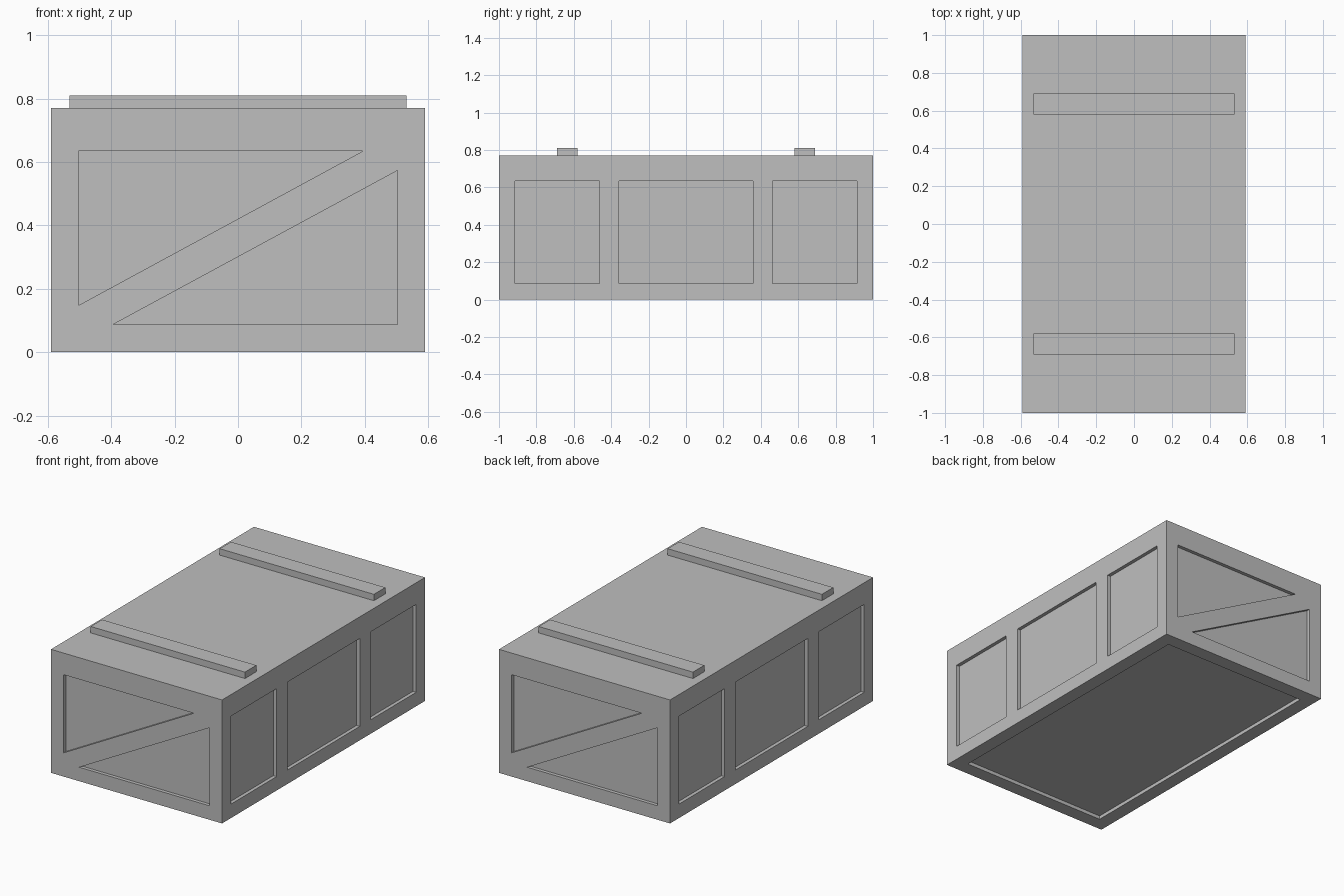
import bpy
import bmesh
from math import pi
from mathutils import Matrix, Vector

if "Cube" in bpy.data.objects:
    bpy.data.objects.remove(bpy.data.objects["Cube"], do_unlink=True)

HX, HY, TOP = 0.59, 1.0, 0.77      # half width, half length, body height
RIM, DEPTH = 0.087, 0.022          # frame width, panel recess
PANEL_TOP = 0.635

grey = bpy.data.materials.new("plain_grey")
grey.use_nodes = True
colour = (0.52, 0.52, 0.52, 1)
grey.diffuse_color = colour
grey.node_tree.nodes["Principled BSDF"].inputs["Base Color"].default_value = colour


def make_object(name, bm):
    bmesh.ops.recalc_face_normals(bm, faces=bm.faces[:])
    mesh = bpy.data.meshes.new(name)
    bm.to_mesh(mesh)
    bm.free()
    mesh.materials.append(grey)
    obj = bpy.data.objects.new(name, mesh)
    bpy.context.collection.objects.link(obj)
    return obj


def box(name, low, high):
    low, high = Vector(low), Vector(high)
    bm = bmesh.new()
    place = Matrix.Translation((low + high) / 2) @ Matrix.Diagonal((*(high - low), 1))
    bmesh.ops.create_cube(bm, size=1, matrix=place)
    return make_object(name, bm)


def pocket(bm, corners, outward):
    """Add a prism that cuts DEPTH into a side, from its inner face outward."""
    face = bm.faces.new([bm.verts.new(c) for c in corners])
    grown = bmesh.ops.extrude_face_region(bm, geom=[face], use_keep_orig=True)
    moved = [v for v in grown["geom"] if isinstance(v, bmesh.types.BMVert)]
    bmesh.ops.translate(bm, verts=moved, vec=Vector(outward) * (DEPTH + 0.05))


# Recesses: ends with a diagonal brace, sides in three bays, one underneath
cutter_bm = bmesh.new()
ix, iy = HX - RIM, HY - RIM
upper = [(-ix, 0.148), (0.395, PANEL_TOP), (-ix, PANEL_TOP)]
lower = [(-0.395, RIM), (ix, RIM), (ix, 0.573)]
for turn in (0, pi):
    spin = Matrix.Rotation(turn, 3, "Z")
    for shape in (upper, lower):
        pocket(cutter_bm, [spin @ Vector((x, DEPTH - HY, z)) for x, z in shape],
               spin @ Vector((0, -1, 0)))
    for y0, y1 in ((-iy, -0.463), (-0.357, 0.357), (0.463, iy)):
        bay = [(y0, RIM), (y1, RIM), (y1, PANEL_TOP), (y0, PANEL_TOP)]
        pocket(cutter_bm, [spin @ Vector((HX - DEPTH, y, z)) for y, z in bay],
               spin @ Vector((1, 0, 0)))
pocket(cutter_bm, [(-ix, -iy, DEPTH), (ix, -iy, DEPTH), (ix, iy, DEPTH), (-ix, iy, DEPTH)],
       (0, 0, -1))
cutter = make_object("recess_cutter", cutter_bm)
cutter.hide_render = True

# Crate body with the recesses cut in
body = box("crate_body", (-HX, -HY, 0), (HX, HY, TOP))
cut = body.modifiers.new("recesses", "BOOLEAN")
cut.operation = "DIFFERENCE"
cut.solver = "EXACT"
cut.object = cutter
depsgraph = bpy.context.evaluated_depsgraph_get()
cut_mesh = bpy.data.meshes.new_from_object(body.evaluated_get(depsgraph))
body.modifiers.clear()
body.data = cut_mesh
bpy.data.objects.remove(cutter, do_unlink=True)

# Battens across the lid
for name, y in (("lid_batten_front", -0.635), ("lid_batten_back", 0.635)):
    box(name, (-0.532, y - 0.056, TOP), (0.532, y + 0.056, 0.81))
